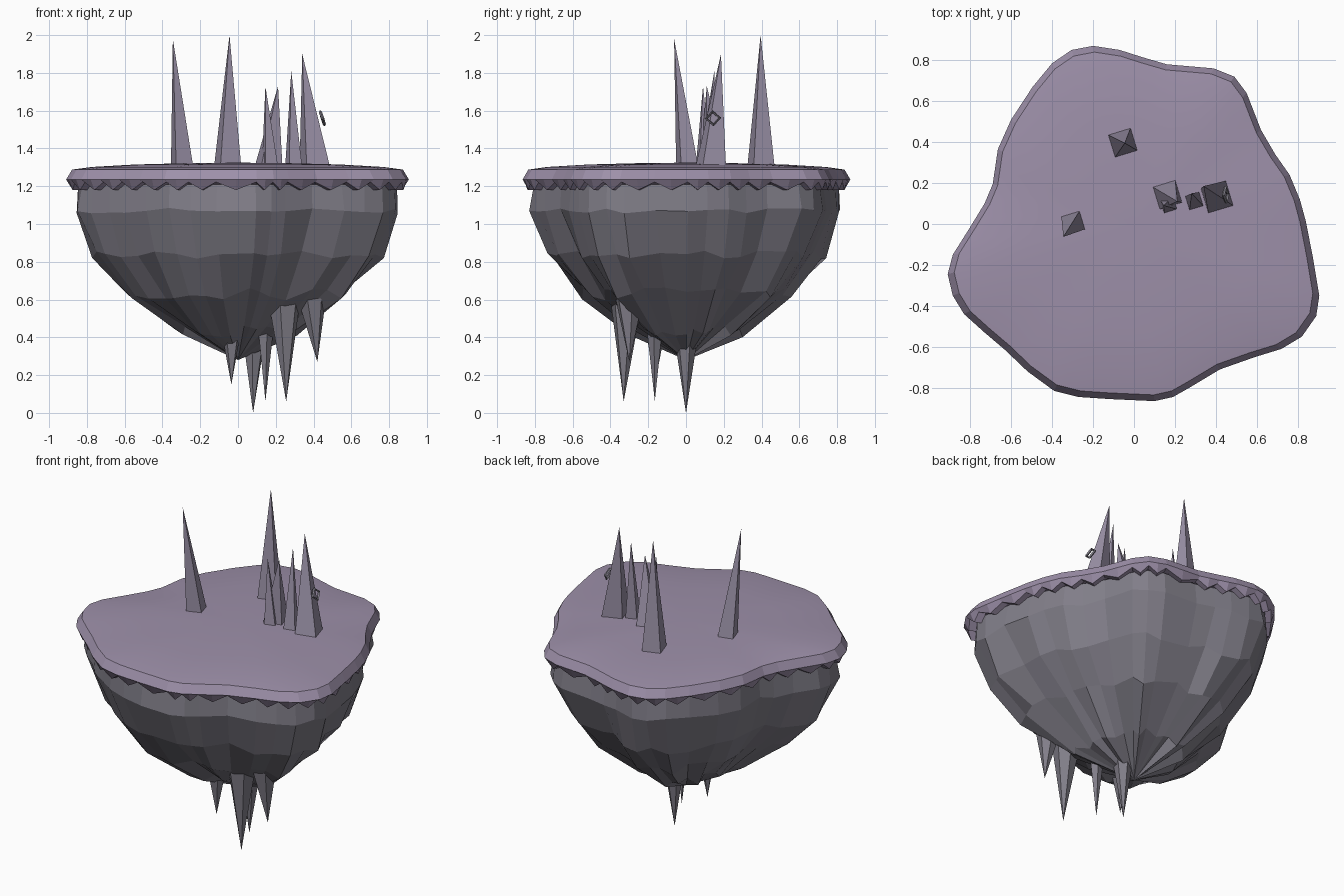
import bpy, bmesh, math, random
from mathutils import Vector

if "Cube" in bpy.data.objects:
    bpy.data.objects.remove(bpy.data.objects["Cube"])

random.seed(4)

# Plan outline of the island, counter-clockwise from the back
OUTLINE = [(-.20, .87), (-.305, .85), (-.40, .785), (-.495, .67), (-.60, .51),
           (-.665, .365), (-.69, .195), (-.73, .10), (-.80, -.015), (-.885, -.15),
           (-.91, -.245), (-.885, -.35), (-.83, -.44), (-.73, -.53), (-.63, -.615),
           (-.52, -.72), (-.39, -.815), (-.27, -.845), (-.12, -.855), (.10, -.865),
           (.19, -.845), (.27, -.80), (.42, -.71), (.59, -.65), (.72, -.61),
           (.82, -.55), (.89, -.45), (.905, -.35), (.875, -.17), (.84, .01),
           (.81, .12), (.76, .24), (.69, .34), (.62, .46), (.55, .64),
           (.49, .72), (.39, .76), (.16, .78), (.04, .815), (-.07, .85)]


def material(name, rgb):
    m = bpy.data.materials.new(name)
    m.diffuse_color = (*rgb, 1)
    m.use_nodes = True
    m.node_tree.nodes["Principled BSDF"].inputs["Base Color"].default_value = m.diffuse_color
    return m


TURF = material("mauve_turf", (.34, .28, .40))
ROCK = material("grey_rock", (.22, .21, .25))
CRYSTAL = material("mauve_crystal", (.32, .28, .38))


def finish(bm, name, mat):
    bmesh.ops.recalc_face_normals(bm, faces=bm.faces)
    me = bpy.data.meshes.new(name)
    bm.to_mesh(me)
    bm.free()
    ob = bpy.data.objects.new(name, me)
    bpy.context.collection.objects.link(ob)
    me.materials.append(mat)
    return ob


def skin(rings, name, mat, start=None, end=None):
    """Join rings of points into a shell, with optional end apexes."""
    bm = bmesh.new()
    rows = [[bm.verts.new(p) for p in r] for r in rings]
    n = len(rows[0])
    for a, b in zip(rows, rows[1:]):
        for i in range(n):
            j = (i + 1) % n
            bm.faces.new((a[i], a[j], b[j], b[i]))
    for row, tip in ((rows[0], start), (rows[-1], end)):
        if tip is None:
            bm.faces.new(row)
        else:
            v = bm.verts.new(tip)
            for i in range(n):
                bm.faces.new((row[i], row[(i + 1) % n], v))
    return finish(bm, name, mat)


# Turf cap: gentle dome, bevelled rim and a zigzag hanging edge
fine = []
for i, p in enumerate(OUTLINE):
    q = OUTLINE[(i + 1) % len(OUTLINE)]
    fine += [p, ((p[0] + q[0]) / 2, (p[1] + q[1]) / 2)]
cap = []
for s, z in ((.3, 1.322), (.6, 1.315), (.85, 1.302), (.965, 1.288), (1, 1.235)):
    cap.append([(x * s, y * s, z) for x, y in fine])
for s in (.975, .93):
    cap.append([(x * s, y * s, 1.18 if i % 2 else 1.222) for i, (x, y) in enumerate(fine)])
turf = skin(cap, "turf_cap", TURF, start=(0, 0, 1.325))
for f in turf.data.polygons:
    f.use_smooth = f.center.z > 1.289

# Rock underside: faceted bowl of shrinking, roughened rings
rock = []
for s, z, rough in ((.93, 1.21, 0), (.945, 1.07, .015), (.83, .84, .025),
                    (.635, .63, .035), (.35, .43, .03)):
    row = []
    for x, y in OUTLINE:
        k = s + random.uniform(-rough, rough)
        row.append((x * k, y * k, z + random.uniform(-rough, rough)))
    rock.append(row)
skin(rock, "rock_underside", ROCK, end=(0, 0, .28))


def spike(name, base, tip, radius, sides, turn, mat):
    base, tip = Vector(base), Vector(tip)
    ring = []
    for i in range(sides):
        a = turn + math.tau * i / sides
        ring.append(base + Vector((math.cos(a), math.sin(a), 0)) * radius)
    skin([ring], name, mat, end=tip)


# Four-sided crystals standing on the turf
for i, (base, tip, r) in enumerate((
        ((-.295, .008, 1.29), (-.345, -.063, 1.98), .068),
        ((-.055, .397, 1.29), (-.045, .395, 2.00), .083),
        ((.160, .145, 1.29), (.212, .110, 1.73), .086),
        ((.170, .095, 1.29), (.145, .090, 1.73), .050),
        ((.295, .110, 1.29), (.282, .150, 1.81), .052),
        ((.408, .130, 1.29), (.340, .185, 1.90), .093))):
    spike(f"crystal_{i + 1}", base, tip, r, 4, math.radians(62), CRYSTAL)

# Rock spikes hanging below
for i, (base, tip, r, n) in enumerate((
        ((-.035, -.165, .42), (-.035, -.165, .15), .052, 5),
        ((.085, .0, .42), (.08, .0, 0), .066, 6),
        ((.145, -.165, .50), (.145, -.165, .062), .05, 5),
        ((.245, -.315, .60), (.255, -.33, .06), .088, 6),
        ((.39, -.30, .61), (.42, -.30, .27), .078, 6))):
    spike(f"hanging_spike_{i + 1}", base, tip, r, n, .4 + i, ROCK)

# Small diamond-shaped ring beside the tallest crystal of the cluster
bpy.ops.mesh.primitive_torus_add(major_segments=4, minor_segments=4,
                                 major_radius=.036, minor_radius=.008,
                                 location=(.447, .143, 1.56),
                                 rotation=(math.radians(12), math.radians(72), math.radians(15)))
ring = bpy.context.object
ring.name = "small_ring"
ring.data.materials.append(ROCK)
